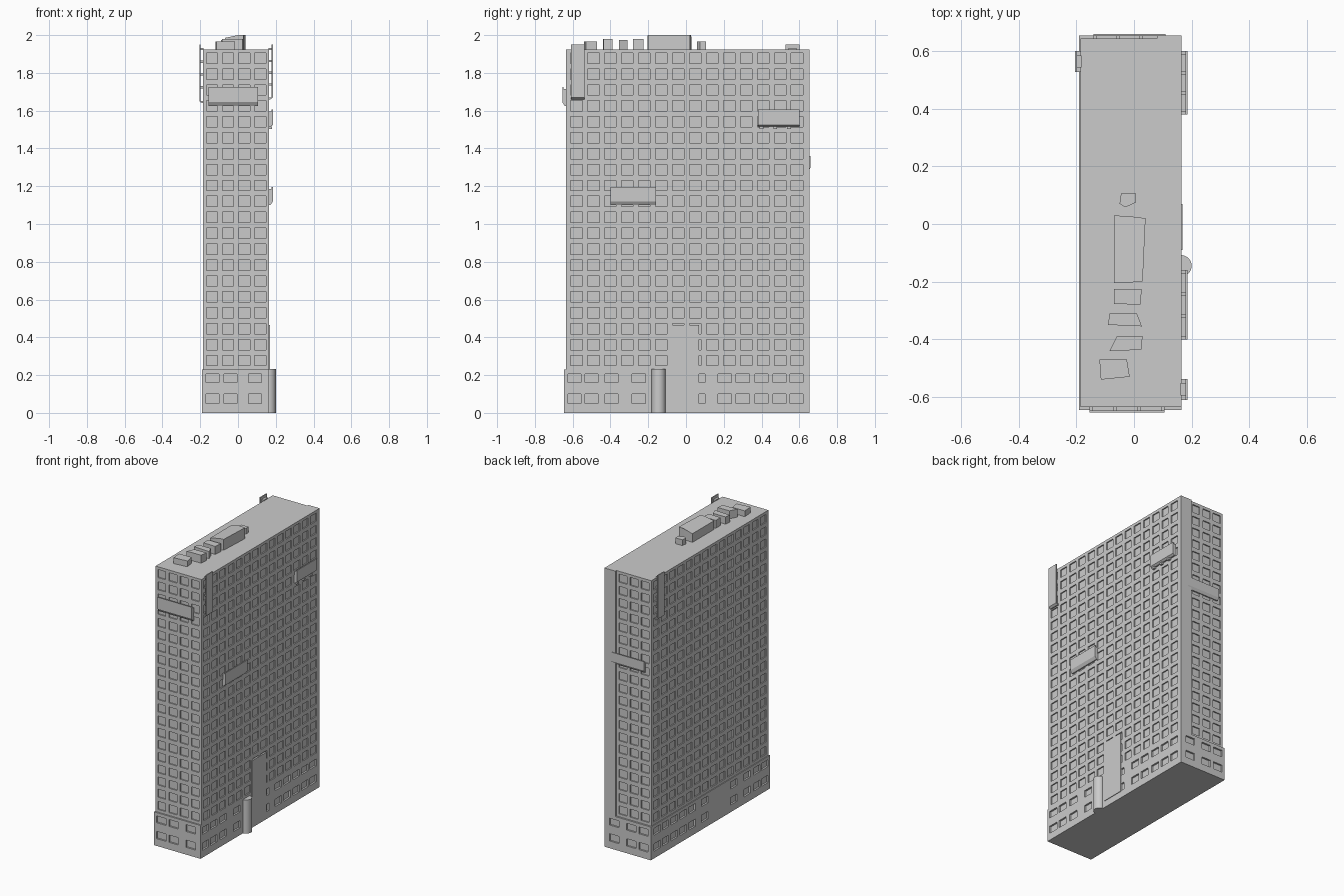
import bpy, bmesh, math
from mathutils import Vector

if "Cube" in bpy.data.objects:
    bpy.data.objects.remove(bpy.data.objects["Cube"])


def finish(bm, name):
    bmesh.ops.remove_doubles(bm, verts=bm.verts, dist=1e-5)
    bmesh.ops.recalc_face_normals(bm, faces=bm.faces)
    me = bpy.data.meshes.new(name)
    bm.to_mesh(me)
    bm.free()
    ob = bpy.data.objects.new(name, me)
    bpy.context.collection.objects.link(ob)
    return ob


def even(a, b, n, width):
    """Centres of n evenly pitched windows as (start, end) pairs."""
    p = (b - a) / n
    return [(a + p * (i + .5) - width / 2, a + p * (i + .5) + width / 2) for i in range(n)]


def around(centres, width):
    return [(c - width / 2, c + width / 2) for c in centres]


def facade(bm, corner, along, length, z0, z1, cols, rows, depth):
    """One wall with recessed windows; cols are distances along the wall."""
    corner, along = Vector(corner), Vector(along)
    inward = Vector((-along.y, along.x, 0))
    us = [0] + [v for c in cols for v in c] + [length]
    zs = [z0] + [v for r in rows for v in r] + [z1]

    def pt(u, z, d=0):
        return bm.verts.new(corner + along * u + inward * d + Vector((0, 0, z)))

    for i in range(len(us) - 1):
        for j in range(len(zs) - 1):
            q = [(us[i], zs[j]), (us[i + 1], zs[j]), (us[i + 1], zs[j + 1]), (us[i], zs[j + 1])]
            if i % 2 and j % 2:
                bm.faces.new([pt(*p, depth) for p in q])
                for k in range(4):
                    a, b = q[k], q[(k + 1) % 4]
                    bm.faces.new([pt(*a), pt(*b), pt(*b, depth), pt(*a, depth)])
            else:
                bm.faces.new([pt(*p) for p in q])


def block(name, x0, x1, y0, y1, z0, z1, walls, rows, depth):
    """Box whose front, right, back and left walls carry windows."""
    bm = bmesh.new()
    w, l = x1 - x0, y1 - y0
    facade(bm, (x0, y0, 0), (1, 0, 0), w, z0, z1, walls[0], rows, depth)
    facade(bm, (x1, y0, 0), (0, 1, 0), l, z0, z1, walls[1], rows, depth)
    facade(bm, (x1, y1, 0), (-1, 0, 0), w, z0, z1, walls[2], rows, depth)
    facade(bm, (x0, y1, 0), (0, -1, 0), l, z0, z1, walls[3], rows, depth)
    for z in (z0, z1):
        bm.faces.new([bm.verts.new((x, y, z)) for x, y in ((x0, y0), (x1, y0), (x1, y1), (x0, y1))])
    return finish(bm, name)


def prism(name, pts, z0, tops):
    """Upright prism over a plan outline; tops is a height or one per point."""
    if not isinstance(tops, (list, tuple)):
        tops = [tops] * len(pts)
    bm = bmesh.new()
    lo = [bm.verts.new((x, y, z0)) for x, y in pts]
    hi = [bm.verts.new((x, y, t)) for (x, y), t in zip(pts, tops)]
    bm.faces.new(lo)
    bm.faces.new(hi)
    for i in range(len(pts)):
        j = (i + 1) % len(pts)
        bm.faces.new((lo[i], lo[j], hi[j], hi[i]))
    return finish(bm, name)


def box(name, x0, x1, y0, y1, z0, z1):
    return prism(name, [(x0, y0), (x1, y0), (x1, y1), (x0, y1)], z0, z1)


def sign(name, corner, along, width, z0, z1, lip, out=.02, vertical=False):
    """Wall board on brackets with a slanted foot; corner is its start on the wall."""
    corner, along = Vector(corner), Vector(along)
    outward = Vector((along.y, -along.x, 0))
    bm = bmesh.new()

    def extrude(profile, u0, u1):
        ends = [[bm.verts.new(corner + along * u + outward * d + Vector((0, 0, z)))
                 for d, z in profile] for u in (u0, u1)]
        n = len(profile)
        bm.faces.new(ends[0])
        bm.faces.new(ends[1])
        for i in range(n):
            j = (i + 1) % n
            bm.faces.new((ends[0][i], ends[0][j], ends[1][j], ends[1][i]))

    t = out - .007
    extrude([(t, z0 + lip), (out, z0 + lip), (out, z1), (t, z1)], 0, width)      # board
    extrude([(-.003, z0), (out * .35, z0), (out, z0 + lip), (-.003, z0 + lip)], 0, width)  # foot
    if vertical:
        for i in range(4):
            z = z0 + lip + (z1 - z0 - lip - .03) * (i + 1) / 4
            extrude([(-.003, z), (t, z), (t, z + .012), (-.003, z + .012)], width * .2, width * .8)
    else:
        for i in range(4):
            u = (width - .012) * i / 3
            extrude([(-.003, z0 + lip), (t, z0 + lip), (t, z1 - .01), (-.003, z1 - .01)], u, u + .012)
    me = bpy.data.meshes.new(name)
    bmesh.ops.recalc_face_normals(bm, faces=bm.faces)
    bm.to_mesh(me)
    bm.free()
    bpy.context.collection.objects.link(bpy.data.objects.new(name, me))


# Tower with a regular window grid on all four sides
X0, X1, Y0, Y1, TOP, BASE = -.185, .165, -.635, .643, 1.925, .23
front = even(0.005, .345, 4, .06)
long_side = even(.01, Y1 - Y0 - .01, 14, .062)
back = even(.09, .345, 3, .06)
block("tower", X0, X1, Y0, Y1, BASE, TOP, (front, long_side, back, long_side),
      even(BASE + .005, TOP - .005, 20, .055), .008)

# Blank strip on the back of the tower
box("back_pier", .08, X1, Y1, .655, BASE, TOP)

# Two storey base with wider windows
bx0, by0, by1 = -.19, -.645, .655
short_cols = around((.055, .15, .28), .07)
side_y = (-.59, -.50, -.395, -.25, .065, .205, .30, .40, .495, .585)
right_cols = around([y - by0 for y in side_y], .07)
left_cols = around([by1 - y for y in reversed(side_y)], .07)
back_cols = around((.075, .205, .30), .07)
block("base", bx0, X1, by0, by1, 0, BASE, (short_cols, right_cols, back_cols, left_cols),
      [(.05, .10), (.16, .207)], .012)

# Blank entrance panel and round column on the right side
box("entrance_panel", X1 - .01, X1 + .004, -.09, .07, .045, .465)
bpy.ops.mesh.primitive_cylinder_add(vertices=32, radius=.037, depth=BASE + .002,
                                    location=(.163, -.145, BASE / 2 + .001))
bpy.context.object.name = "round_column"
bpy.ops.object.shade_smooth_by_angle()

# Rooftop units
prism("roof_unit_small", [(-.05, .07), (-.03, .058), (.007, .075), (.007, .105), (-.045, .105)], TOP, 1.965)
prism("roof_unit_main", [(-.07, -.205), (0, -.202), (.03, -.2), (.04, .02), (0, .025), (-.07, .03)],
      TOP, [1.985, 2, 2, 2, 2, 1.985])
prism("roof_unit_a", [(-.07, -.277), (.022, -.28), (.027, -.225), (-.07, -.225)], TOP, 1.98)
prism("roof_unit_b", [(-.09, -.35), (.027, -.355), (.01, -.31), (-.085, -.31)], TOP, 1.975)
prism("roof_unit_c", [(-.085, -.44), (.025, -.437), (.03, -.388), (-.06, -.39)], TOP, 1.98)
prism("roof_unit_d", [(-.115, -.54), (-.015, -.53), (-.025, -.47), (-.12, -.47)], TOP, 1.965)

# Wall boards
sign("front_board", (-.155, Y0, 0), (1, 0, 0), .26, 1.625, 1.725, .02)
sign("right_middle_board", (X1, -.40, 0), (0, 1, 0), .24, 1.10, 1.195, .02)
sign("right_upper_board", (X1, .38, 0), (0, 1, 0), .22, 1.515, 1.605, .01)
sign("back_board", (.11, Y1, 0), (-1, 0, 0), .25, 1.28, 1.36, .018, .016)
sign("right_tall_board", (X1, -.61, 0), (0, 1, 0), .072, 1.66, 1.95, .01, vertical=True)
sign("left_tall_board", (X0, .60, 0), (0, -1, 0), .072, 1.64, 1.95, .01, vertical=True)

# Small lamps under the upper right board
for i, y in enumerate((.40, .472, .545)):
    box(f"board_lamp_{i}", X1 - .002, X1 + .014, y - .01, y + .01, 1.503, 1.517)
